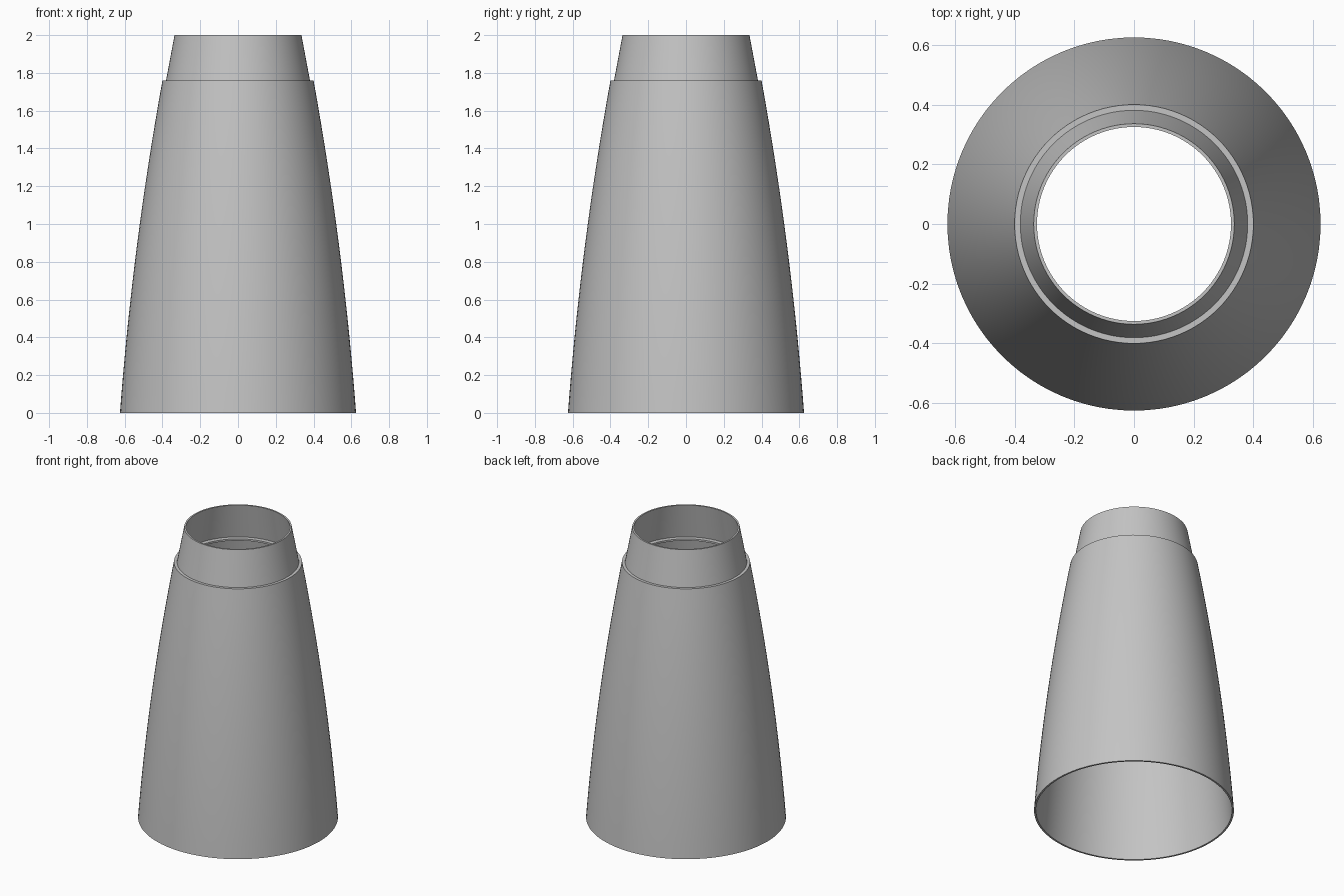
import bpy
import bmesh
from math import cos, sin, tau, radians

SEGMENTS = 96
BODY_TOP = 1.76
WALL = 0.012

cube = bpy.data.objects.get("Cube")
if cube:
    bpy.data.objects.remove(cube, do_unlink=True)

grey = bpy.data.materials.new("plain grey")
grey.use_nodes = True
colour = (0.55, 0.55, 0.55, 1)
grey.diffuse_color = colour
grey.node_tree.nodes["Principled BSDF"].inputs["Base Color"].default_value = colour


def lathe(name, profile):
    """Revolve a closed (radius, height) outline around z."""
    bm = bmesh.new()
    rings = []
    for i in range(SEGMENTS):
        a = tau * i / SEGMENTS
        rings.append([bm.verts.new((r * cos(a), r * sin(a), z)) for r, z in profile])
    count = len(profile)
    for i, ring in enumerate(rings):
        following = rings[(i + 1) % SEGMENTS]
        for j in range(count):
            k = (j + 1) % count
            bm.faces.new((ring[j], following[j], following[k], ring[k]))
    bmesh.ops.recalc_face_normals(bm, faces=bm.faces)
    mesh = bpy.data.meshes.new(name)
    bm.to_mesh(mesh)
    bm.free()
    mesh.materials.append(grey)
    obj = bpy.data.objects.new(name, mesh)
    bpy.context.collection.objects.link(obj)
    bpy.ops.object.select_all(action="DESELECT")
    obj.select_set(True)
    bpy.context.view_layer.objects.active = obj
    bpy.ops.object.shade_smooth_by_angle(angle=radians(30))
    return obj


def body_radius(z):
    return 0.625 - 0.075 * z - 0.030 * z * z


# Gently bulging hollow body with a flat shoulder and an inner lip
steps = 16
heights = [BODY_TOP * i / steps for i in range(steps + 1)]
outside = [(body_radius(z), z) for z in heights]
lip = [(0.34, BODY_TOP), (0.34, BODY_TOP - WALL)]
inner_top = BODY_TOP - WALL
inside = [(body_radius(z) - WALL, z) for z in
          (inner_top * i / steps for i in range(steps, -1, -1))]
lathe("tapered_body", outside + lip + inside)

# Thin tapered collar standing on the shoulder
base = BODY_TOP - WALL / 2
lathe("top_collar", [(0.382, base), (0.336, 2), (0.325, 2), (0.371, base)])
